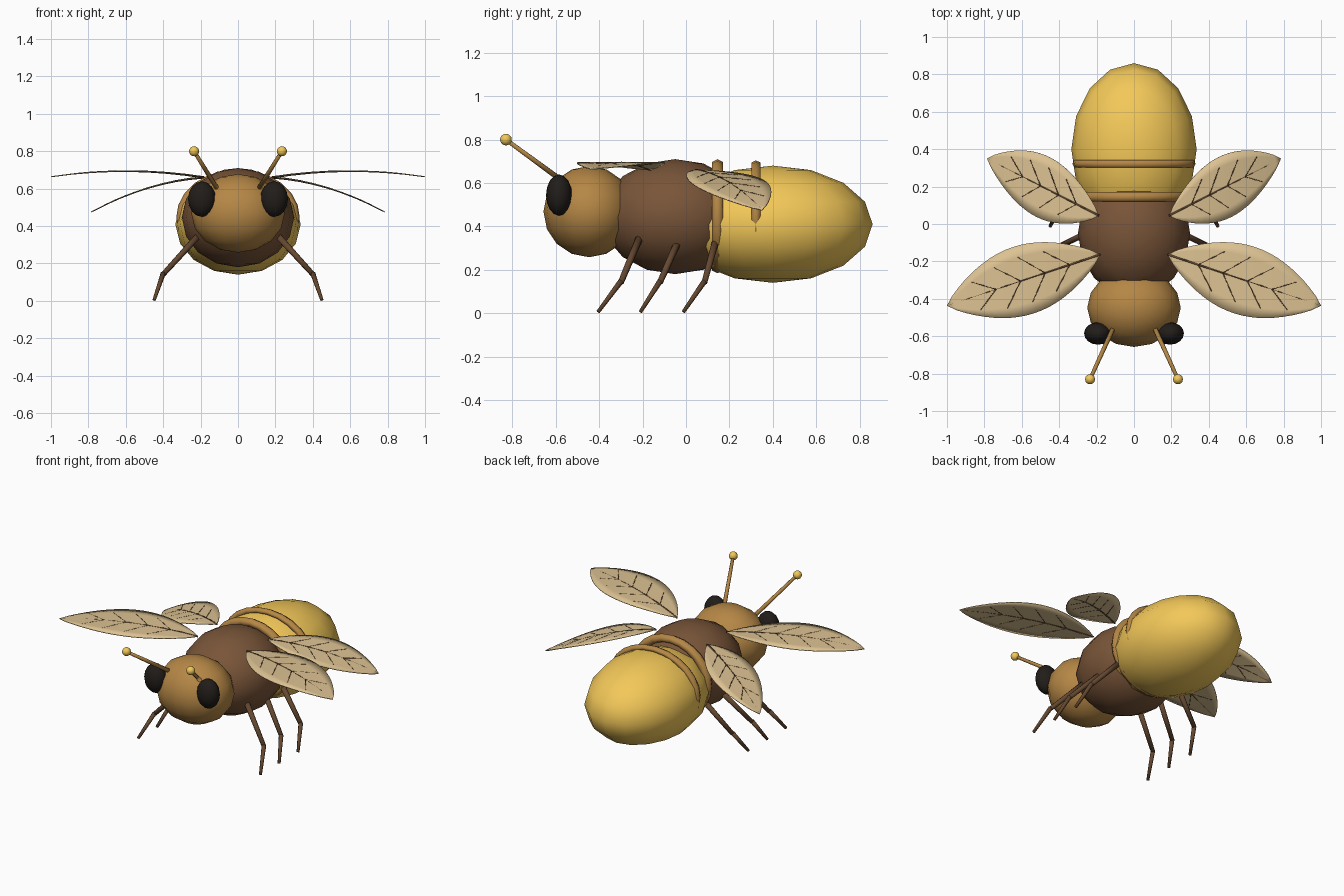
import bpy, bmesh, math
from mathutils import Vector, Matrix

if "Cube" in bpy.data.objects:
    bpy.data.objects.remove(bpy.data.objects["Cube"])


def material(name, rgb):
    m = bpy.data.materials.new(name)
    m.diffuse_color = (*rgb, 1)
    m.use_nodes = True
    m.node_tree.nodes["Principled BSDF"].inputs["Base Color"].default_value = m.diffuse_color
    return m


GOLD = material("gold", (0.9, 0.58, 0.1))
AMBER = material("amber", (0.46, 0.24, 0.06))
BROWN = material("brown", (0.19, 0.09, 0.04))
DARK = material("dark", (0.015, 0.012, 0.01))
LEG = material("leg_brown", (0.13, 0.065, 0.03))
WING = material("wing_tan", (0.72, 0.54, 0.29))


def finish(name, bm, mat, mirror=False):
    me = bpy.data.meshes.new(name)
    for f in bm.faces:
        f.smooth = True
    bm.to_mesh(me)
    bm.free()
    me.materials.append(mat)
    ob = bpy.data.objects.new(name, me)
    bpy.context.collection.objects.link(ob)
    if mirror:
        ob.modifiers.new("mirror", 'MIRROR').use_mirror_merge = False
    return ob


def ellipsoid(name, centre, radii, mat, mirror=False, seg=16, rings=8):
    bm = bmesh.new()
    bmesh.ops.create_uvsphere(bm, u_segments=seg, v_segments=rings, radius=1,
                              matrix=Matrix.Translation(centre) @ Matrix.Diagonal((*radii, 1)))
    return finish(name, bm, mat, mirror)


def rod(bm, a, b, r1, r2, seg=8):
    a, b = Vector(a), Vector(b)
    d = b - a
    rot = d.to_track_quat('Z', 'Y').to_matrix().to_4x4()
    bmesh.ops.create_cone(bm, cap_ends=True, segments=seg, radius1=r1, radius2=r2,
                          depth=d.length, matrix=Matrix.Translation((a + b) / 2) @ rot)


# Body
ellipsoid("head", (0, -0.447, 0.468), (0.25, 0.21, 0.21), AMBER)
ellipsoid("thorax", (0, -0.05, 0.445), (0.3, 0.34, 0.265), BROWN)
ellipsoid("abdomen", (0, 0.4, 0.41), (0.335, 0.46, 0.27), GOLD)

# Raised bands on the abdomen
for name, y, rx, rz, tube in (("front_band", 0.145, 0.29, 0.263, 0.03),
                              ("rear_band", 0.322, 0.33, 0.257, 0.024)):
    bpy.ops.mesh.primitive_torus_add(major_segments=24, minor_segments=6,
                                     major_radius=rx - tube, minor_radius=tube,
                                     location=(0, y, 0.447), rotation=(math.pi / 2, 0, 0))
    band = bpy.context.object
    band.name = name
    band.scale = (1, rz / rx, 1)
    band.data.materials.append(AMBER)
    bpy.ops.object.shade_smooth()

# Eyes and antennae
ellipsoid("eyes", (0.193, -0.585, 0.544), (0.074, 0.06, 0.095), DARK, True)
bm = bmesh.new()
rod(bm, (0.108, -0.55, 0.595), (0.235, -0.83, 0.8), 0.013, 0.01)
finish("antennae", bm, AMBER, True)
ellipsoid("antenna_tips", (0.235, -0.83, 0.8), (0.027,) * 3, GOLD, True, 12, 8)

# Legs: upper and lower segment each
for name, hip, knee, foot in (("front_legs", -0.215, -0.3, -0.405),
                              ("middle_legs", -0.03, -0.12, -0.21),
                              ("rear_legs", 0.14, 0.085, -0.012)):
    bm = bmesh.new()
    rod(bm, (0.215, hip, 0.345), (0.4, knee, 0.142), 0.018, 0.014)
    rod(bm, (0.4, knee, 0.147), (0.448, foot, 0.006), 0.014, 0.009)
    finish(name, bm, LEG, True)


# Wings: leaf outline bent along x, with a midrib and side veins
def wings(name, root, tip, half, shear, bend):
    root, tip = Vector(root), Vector(tip)
    axis = tip - root
    side = Vector((-axis.y, axis.x)).normalized()
    d = axis.normalized()

    def width(t):
        return half * max(math.sin(math.pi * t), 0) ** 0.82

    def point(t, w):
        p = root + axis * t + side * w + d * shear * w
        u = p.x - 0.18
        return Vector((p.x, p.y, 0.66 + bend[0] * u + bend[1] * u * u))

    n, m = 20, 6
    bm = bmesh.new()
    rows = [[bm.verts.new(point(i / n, width(i / n) * (2 * j / m - 1))) for j in range(m + 1)]
            for i in range(n + 1)]
    for i in range(n):
        for j in range(m):
            bm.faces.new((rows[i][j], rows[i + 1][j], rows[i + 1][j + 1], rows[i][j + 1]))
    bmesh.ops.remove_doubles(bm, verts=bm.verts, dist=1e-5)
    ob = finish(name, bm, WING)
    sol = ob.modifiers.new("thickness", 'SOLIDIFY')
    sol.thickness, sol.offset = 0.005, 0
    ob.modifiers.new("mirror", 'MIRROR').use_mirror_merge = False

    bm = bmesh.new()
    for i in range(8):
        rod(bm, point(i / 8 * 0.98, 0), point((i + 1) / 8 * 0.98, 0),
            0.006 - 0.0004 * i, 0.0056 - 0.0004 * i, 6)
    for t in (0.2, 0.36, 0.52, 0.68):
        for s in (-1, 1):
            t2 = t + 0.13
            w = s * width(t2) * 0.68
            pts = [point(t + 0.13 * k / 2, w * k / 2) for k in range(3)]
            for a, b in zip(pts, pts[1:]):
                rod(bm, a, b, 0.004, 0.0035, 6)
    finish(name + "_veins", bm, LEG, True)


wings("fore_wings", (0.18, -0.163), (1.0, -0.437), 0.186, 0.0, (0.16, -0.19))
wings("hind_wings", (0.187, 0.045), (0.785, 0.35), 0.158, 0.25, (-0.07, -0.39))
